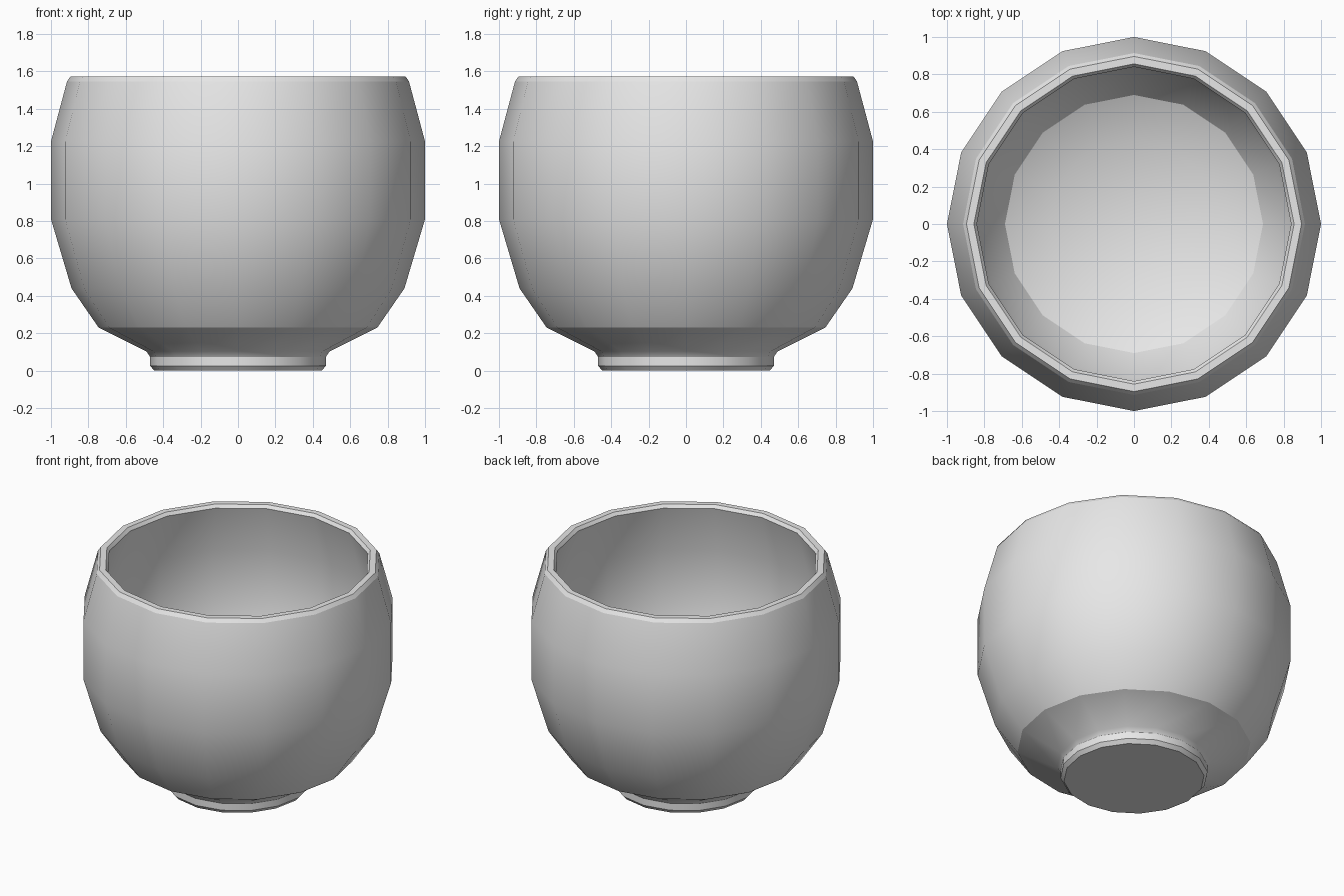
import bpy, bmesh, math

cube = bpy.data.objects.get("Cube")
if cube:
    bpy.data.objects.remove(cube, do_unlink=True)

SIDES = 16

clay = bpy.data.materials.new("light grey")
clay.use_nodes = True
clay.diffuse_color = (0.8, 0.8, 0.8, 1)
clay.node_tree.nodes["Principled BSDF"].inputs["Base Color"].default_value = (0.8, 0.8, 0.8, 1)


def lathe(name, profile, sharp_rings=()):
    """Turn a (radius, z) profile, outside bottom to inside bottom, around z."""
    bm = bmesh.new()
    rings = []
    for r, z in profile:
        if r == 0:
            rings.append([bm.verts.new((0, 0, z))] * SIDES)
        else:
            rings.append([bm.verts.new((r * math.cos(a), r * math.sin(a), z))
                          for a in (2 * math.pi * i / SIDES for i in range(SIDES))])
    for low, high in zip(rings, rings[1:]):
        for i in range(SIDES):
            j = (i + 1) % SIDES
            corners = dict.fromkeys((low[i], low[j], high[j], high[i]))
            bm.faces.new(list(corners))
    mesh = bpy.data.meshes.new(name)
    bm.to_mesh(mesh)
    bm.free()
    mesh.materials.append(clay)
    obj = bpy.data.objects.new(name, mesh)
    bpy.context.collection.objects.link(obj)

    # Smooth the curved walls, keep chamfers and chosen rings crisp
    bpy.ops.object.select_all(action='DESELECT')
    obj.select_set(True)
    bpy.context.view_layer.objects.active = obj
    bpy.ops.object.shade_smooth_by_angle(angle=math.radians(30))
    heights = [profile[k][1] for k in sharp_rings]
    for e in mesh.edges:
        za, zb = (mesh.vertices[v].co.z for v in e.vertices)
        if abs(za - zb) < 1e-5 and any(abs(za - h) < 1e-4 for h in heights):
            e.use_edge_sharp = True
    return obj


# Cup: foot, flared underside, rounded wall, chamfered rim, hollow inside
cup_profile = [
    (0, 0), (0.448, 0), (0.47, 0.026), (0.47, 0.073),        # foot
    (0.49, 0.103), (0.745, 0.23),                            # flare
    (0.89, 0.44), (1.0, 0.81), (1.0, 1.225),                 # outer wall
    (0.914, 1.547), (0.896, 1.572), (0.856, 1.572),          # rim
    (0.84, 1.55),
    (0.93, 1.215), (0.93, 0.822), (0.825, 0.47),             # inner wall
    (0.69, 0.28), (0.45, 0.16), (0, 0.145),                  # inner floor
]
lathe("cup", cup_profile, sharp_rings=(1, 2, 3, 5, 9, 10, 12, 16))
